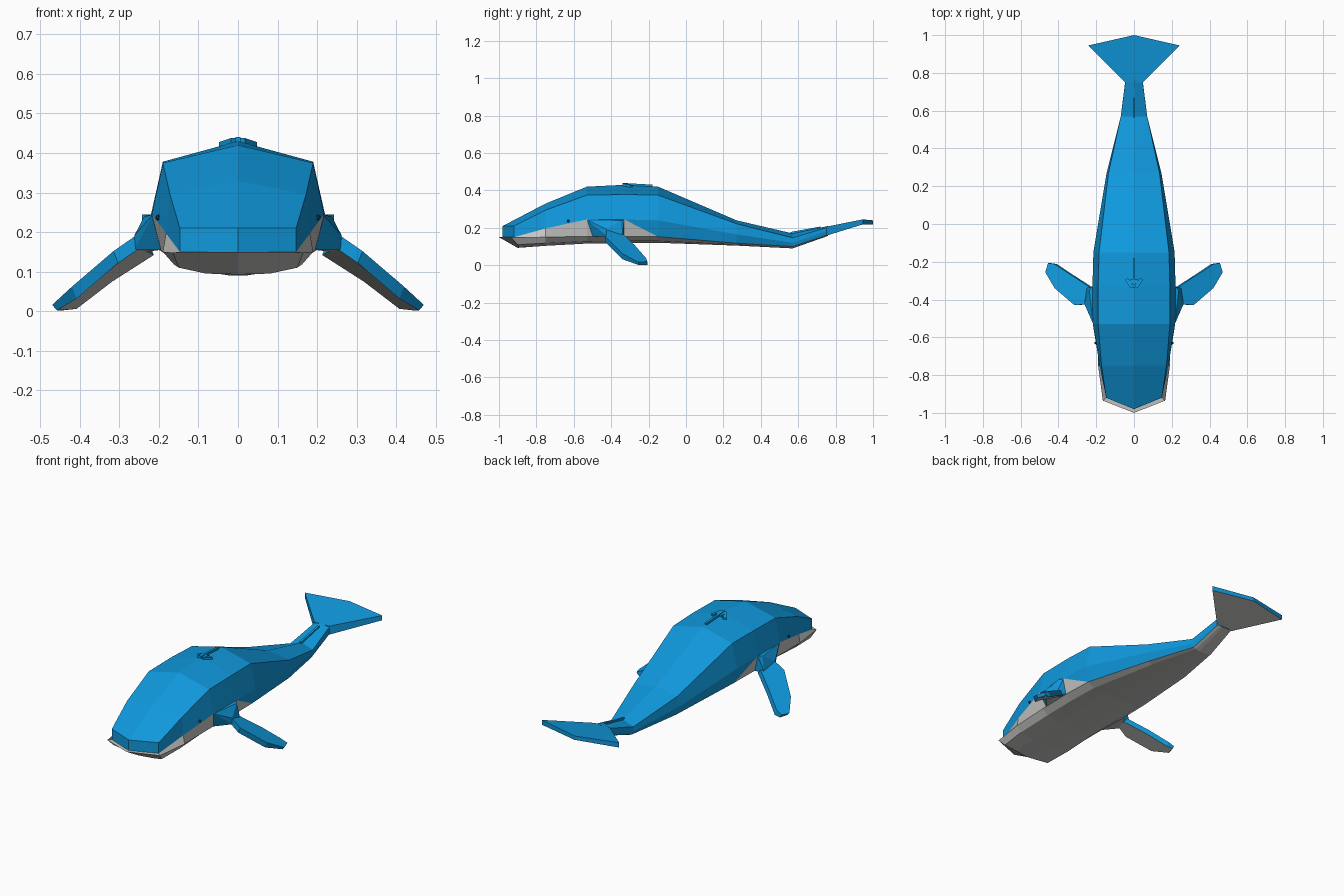
import bpy, bmesh
from mathutils import Vector

cube = bpy.data.objects.get("Cube")
if cube:
    bpy.data.objects.remove(cube, do_unlink=True)


def material(name, rgb):
    m = bpy.data.materials.new(name)
    m.use_nodes = True
    m.diffuse_color = (*rgb, 1)
    bsdf = m.node_tree.nodes["Principled BSDF"]
    bsdf.inputs["Base Color"].default_value = (*rgb, 1)
    bsdf.inputs["Roughness"].default_value = 0.8
    return m


BLUE, PALE, DARK = 0, 1, 2
MATS = [material("ocean_blue", (0.005, 0.32, 0.73)),
        material("pale_belly", (0.55, 0.55, 0.54)),
        material("deep_blue", (0.003, 0.05, 0.13))]


def finish(name, bm):
    bmesh.ops.remove_doubles(bm, verts=bm.verts[:], dist=0.0005)
    bmesh.ops.recalc_face_normals(bm, faces=bm.faces[:])
    me = bpy.data.meshes.new(name)
    bm.to_mesh(me)
    bm.free()
    for m in MATS:
        me.materials.append(m)
    ob = bpy.data.objects.new(name, me)
    bpy.context.collection.objects.link(ob)
    return ob


def mirrored_faces(bm, pts, mat):
    """Add a polygon and its copy across x = 0."""
    for s in (1, -1):
        vs = [bm.verts.new((s * p[0], p[1], p[2])) for p in pts]
        bm.faces.new(vs).material_index = mat


def prism(bm, top, bottom, under):
    """Closed solid between two outlines, with its own underside colour."""
    n = len(top)
    a = [bm.verts.new(p) for p in top]
    b = [bm.verts.new(p) for p in bottom]
    bm.faces.new(a).material_index = BLUE
    bm.faces.new(b[::-1]).material_index = under
    for i in range(n):
        j = (i + 1) % n
        bm.faces.new((a[i], b[i], b[j], a[j])).material_index = BLUE


# Half cross-sections: y, then (x, z) for back ridge, back edge, widest line,
# belly edge, lower belly and keel
SECTIONS = [
    (-0.75, (0, .33), (.172, .295), (.182, .197), (.19, .15), (.162, .118), (.08, .104)),
    (-0.53, (0, .42), (.19, .375), (.218, .245), (.195, .155), (.16, .128), (.08, .116)),
    (-0.33, (0, .43), (.19, .378), (.22, .245), (.20, .155), (.16, .13), (.08, .118)),
    (-0.15, (0, .42), (.185, .375), (.215, .24), (.195, .153), (.155, .13), (.08, .12)),
    (0.27, (0, .24), (.135, .222), (.145, .165), (.13, .118), (.10, .11), (.05, .105)),
    (0.57, (0, .17), (.07, .147), (.07, .12), (.06, .10), (.045, .094), (.02, .09)),
    (0.76, (0, .21), (.045, .203), (.046, .185), (.046, .163), (.03, .158), (.015, .157)),
]
# Snout section sweeps back from the centre line
snout = [(0, -.98, .21), (.147, -.92, .21), (.147, -.92, .15), (.165, -.935, .148),
         (.15, -.90, .11), (.08, -.89, .095), (0, -.90, .093)]
rings = [snout]
for y, *pts in SECTIONS:
    rings.append([(x, y, z) for x, z in pts] + [(0, y, pts[-1][1])])

# Body: loft the rings, blue above and pale below
bm = bmesh.new()
for k in range(len(rings) - 1):
    a, b = rings[k], rings[k + 1]
    for i in range(6):
        if i == 2 and k == 3:      # pale wedge behind the flipper
            mirrored_faces(bm, [a[2], b[2], b[3]], BLUE)
            mirrored_faces(bm, [a[2], b[3], a[3]], PALE)
            continue
        pale = i > 2 or (i == 2 and k < 3)
        mirrored_faces(bm, [a[i], b[i], b[i + 1], a[i + 1]], PALE if pale else BLUE)
# Snout front, lip and chin
mouth, lip = (0, -.98, .15), (0, -1.0, .15)
mirrored_faces(bm, [snout[0], snout[1], snout[2], mouth], BLUE)
mirrored_faces(bm, [mouth, snout[2], snout[3], lip], PALE)
mirrored_faces(bm, [lip, snout[3], snout[4], snout[5], snout[6]], PALE)
mirrored_faces(bm, rings[-1], BLUE)
finish("body", bm)

# Tail flukes
bm = bmesh.new()
fluke = [(.046, .75, .206, .158), (.243, .945, .245, .218), (0, 1.0, .24, .218),
         (-.243, .945, .245, .218), (-.046, .75, .206, .158)]
prism(bm, [(x, y, t) for x, y, t, b in fluke], [(x, y, b) for x, y, t, b in fluke], PALE)
finish("tail_flukes", bm)

# Flippers, their shoulders and the eyes
FLIPPER = [(.225, -.34, .172), (.33, -.272, .105), (.42, -.212, .036), (.455, -.207, .02),
           (.47, -.255, .016), (.42, -.34, .062), (.315, -.43, .152), (.26, -.425, .19)]
SHOULDER = [(.216, -.53, .243), (.218, -.33, .245), (.237, -.35, .24), (.195, -.50, .155),
            (.198, -.33, .155), (.262, -.425, .192), (.262, -.42, .155),
            (.25, -.34, .165), (.235, -.34, .15), (.17, -.43, .2)]
for side, s in (("left", 1), ("right", -1)):
    bm = bmesh.new()
    top = [(s * x, y, z) for x, y, z in FLIPPER]
    low = [(s * (x - .012), y, max(z - .03, .002)) for x, y, z in FLIPPER]
    prism(bm, top, low, PALE)
    finish(side + "_flipper", bm)

    bm = bmesh.new()
    for x, y, z in SHOULDER:
        bm.verts.new((s * x, y, z))
    hull = bmesh.ops.convex_hull(bm, input=bm.verts[:])
    loose = [v for v in bm.verts if not v.link_faces]
    bmesh.ops.delete(bm, geom=loose, context='VERTS')
    bm.normal_update()
    for f in bm.faces:
        f.material_index = PALE if f.normal.z < -0.6 else BLUE
    finish(side + "_shoulder", bm)

    bm = bmesh.new()
    bmesh.ops.create_icosphere(bm, subdivisions=1, radius=0.008)
    bmesh.ops.translate(bm, verts=bm.verts[:], vec=(s * .202, -.63, .237))
    for f in bm.faces:
        f.material_index = DARK
    finish(side + "_eye", bm)


def ridge(name, strips):
    """Low raised strips; each runs between two points with a half width."""
    bm = bmesh.new()
    for p, q, w in strips:
        p, q = Vector(p), Vector(q)
        across = (q - p).cross(Vector((0, 0, 1))).normalized() * w
        drop = Vector((0, 0, -.025))
        top = [p - across, p + across, q + across, q - across]
        prism(bm, top, [v + drop for v in top], BLUE)
    finish(name, bm)


# Blowhole mound and the small ridge on the tail stock
ridge("blowhole", [((0, -.34, .44), (0, -.18, .431), .006),
                   ((.01, -.335, .438), (.04, -.29, .428), .009),
                   ((-.01, -.335, .438), (-.04, -.29, .428), .009),
                   ((-.022, -.305, .436), (.022, -.305, .436), .012)])
ridge("tail_ridge", [((0, .56, .178), (0, .72, .207), .006)])
